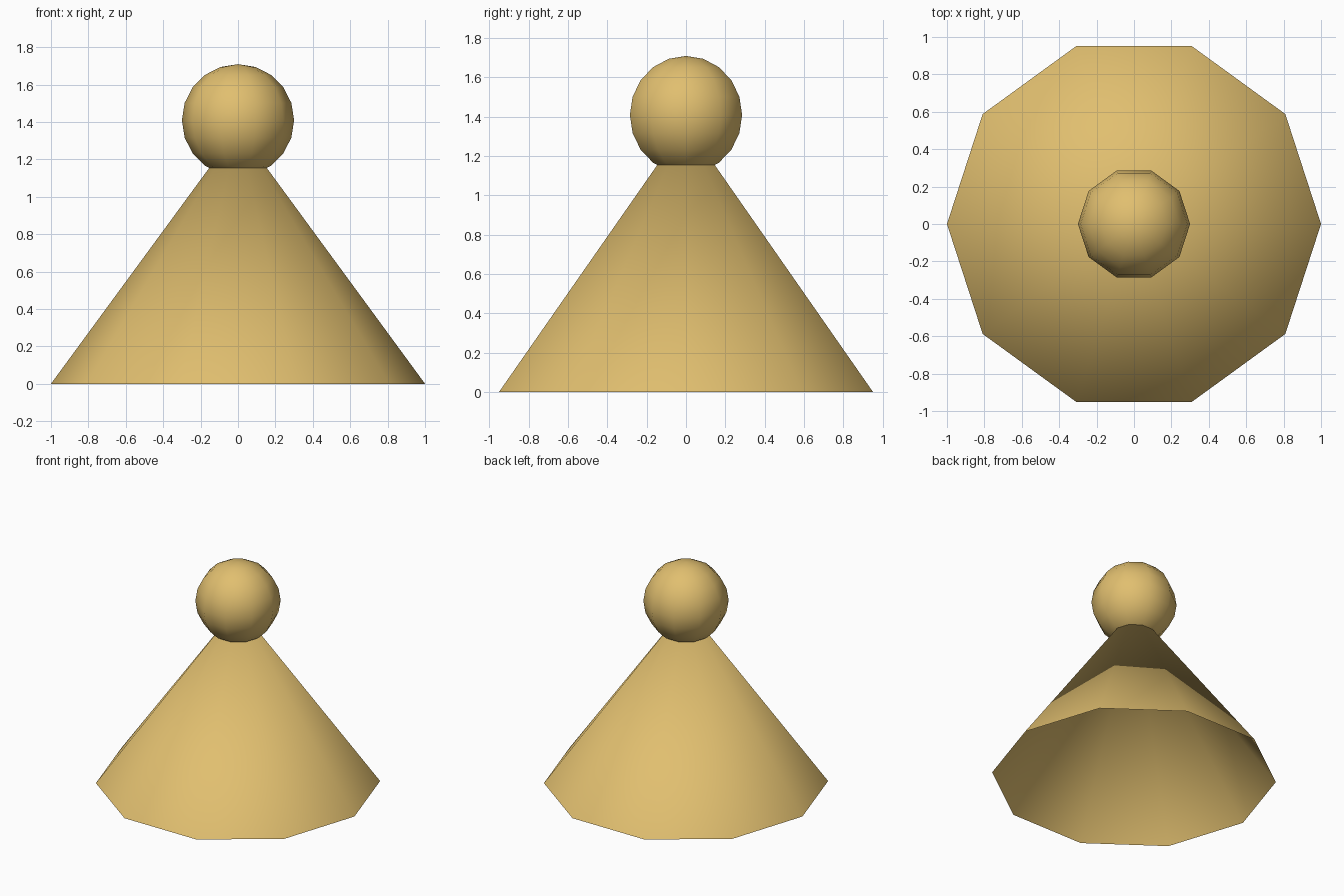
import bpy
import bmesh
from math import sin, cos, pi, radians

if "Cube" in bpy.data.objects:
    bpy.data.objects.remove(bpy.data.objects["Cube"])

SIDES = 10

gold = bpy.data.materials.new("warm_gold")
gold.diffuse_color = (0.75, 0.52, 0.16, 1)
gold.use_nodes = True
gold.node_tree.nodes["Principled BSDF"].inputs["Base Color"].default_value = gold.diffuse_color


def lathe(name, profile):
    """Spin an (r, z) profile, listed bottom to top, around the z axis."""
    bm = bmesh.new()
    verts = [bm.verts.new((r, 0, z)) for r, z in profile]
    edges = [bm.edges.new(pair) for pair in zip(verts, verts[1:])]
    bmesh.ops.spin(bm, geom=verts + edges, cent=(0, 0, 0), axis=(0, 0, 1),
                   angle=2 * pi, steps=SIDES)
    bmesh.ops.remove_doubles(bm, verts=bm.verts, dist=1e-4)
    bmesh.ops.recalc_face_normals(bm, faces=bm.faces)
    # an open shell may come out inverted: make every normal point outward
    mid = sum(z for _, z in profile) / len(profile)
    for f in bm.faces:
        c = f.calc_center_median()
        c.z -= mid
        f.normal_update()
        if f.normal.x * c.x + f.normal.y * c.y + f.normal.z * c.z < 0:
            f.normal_flip()
        f.smooth = True
    mesh = bpy.data.meshes.new(name)
    bm.to_mesh(mesh)
    bm.free()
    mesh.materials.append(gold)
    obj = bpy.data.objects.new(name, mesh)
    bpy.context.collection.objects.link(obj)
    return obj


# Body: hollow cone, open underneath, its tip hidden in the ball
lathe("cone_body", [(1.0, 0.0), (0.0, 1.364)])

# Head: ten-sided ball with ten rings
R, CENTRE = 0.3, 1.409
lathe("ball_head", [(R * sin(radians(a)), CENTRE - R * cos(radians(a)))
                    for a in range(0, 181, 18)])
